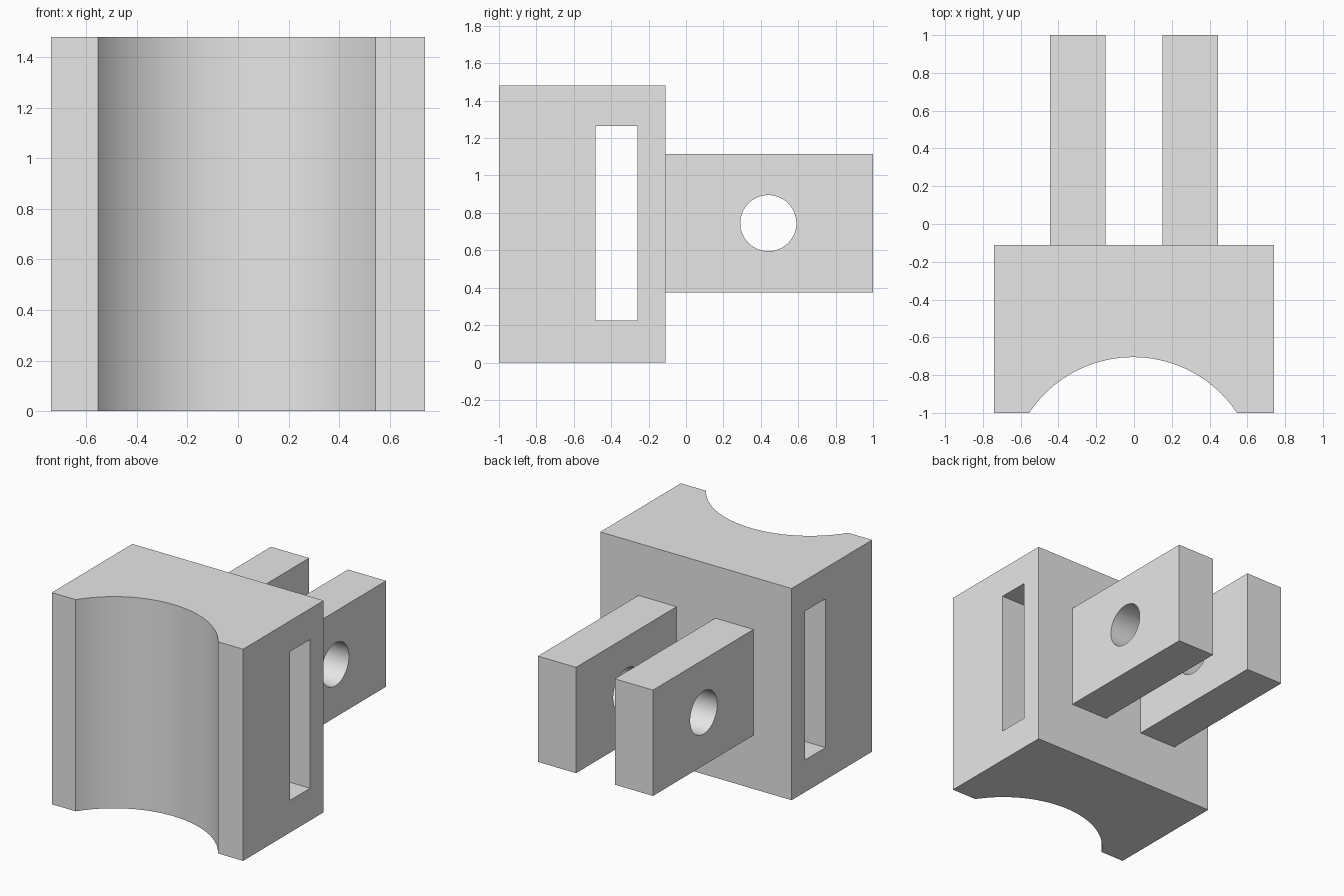
import bpy
import math

if "Cube" in bpy.data.objects:
    bpy.data.objects.remove(bpy.data.objects["Cube"], do_unlink=True)

grey = bpy.data.materials.new("plain grey")
grey.use_nodes = True
colour = (0.8, 0.8, 0.8, 1)
grey.diffuse_color = colour
grey.node_tree.nodes["Principled BSDF"].inputs["Base Color"].default_value = colour


def box(name, low, high):
    """Axis-aligned box between two corners."""
    middle = [(a + b) / 2 for a, b in zip(low, high)]
    bpy.ops.mesh.primitive_cube_add(size=1, location=middle)
    obj = bpy.context.object
    obj.name = name
    obj.scale = [b - a for a, b in zip(low, high)]
    bpy.ops.object.transform_apply(location=False, rotation=False, scale=True)
    obj.data.materials.append(grey)
    return obj


def cylinder(name, radius, depth, location, rotation=(0, 0, 0), sides=64):
    bpy.ops.mesh.primitive_cylinder_add(vertices=sides, radius=radius, depth=depth,
                                        location=location, rotation=rotation)
    obj = bpy.context.object
    obj.name = name
    obj.data.materials.append(grey)
    return obj


def cut(target, cutters):
    """Subtract the cutters, then keep only the finished part."""
    bpy.ops.object.select_all(action='DESELECT')
    target.select_set(True)
    bpy.context.view_layer.objects.active = target
    for cutter in cutters:
        cutter.hide_render = True
        mod = target.modifiers.new("cut", 'BOOLEAN')
        mod.operation = 'DIFFERENCE'
        mod.solver = 'EXACT'
        mod.object = cutter
        bpy.ops.object.modifier_apply(modifier=mod.name)
    for cutter in cutters:
        bpy.data.objects.remove(cutter, do_unlink=True)
    bpy.ops.object.shade_smooth_by_angle(angle=math.radians(30))


# Block with a round saddle in front and a strap slot from side to side
block = box("saddle_block", (-0.74, -1, 0), (0.74, -0.11, 1.48))
saddle = cylinder("saddle_cutter", 0.66, 2, (-0.005, -1.365, 0.74), sides=128)
slot = box("slot_cutter", (-1, -0.485, 0.225), (1, -0.26, 1.265))
cut(block, [saddle, slot])

# Pair of lugs behind, each with a pin hole
for side, name in ((1, "left_lug"), (-1, "right_lug")):
    inner, outer = sorted((side * 0.15, side * 0.445))
    lug = box(name, (inner, -0.11, 0.375), (outer, 1, 1.115))
    hole = cylinder("pin_hole_cutter", 0.15, 1, (side * 0.3, 0.44, 0.745),
                    (0, math.pi / 2, 0))
    cut(lug, [hole])
